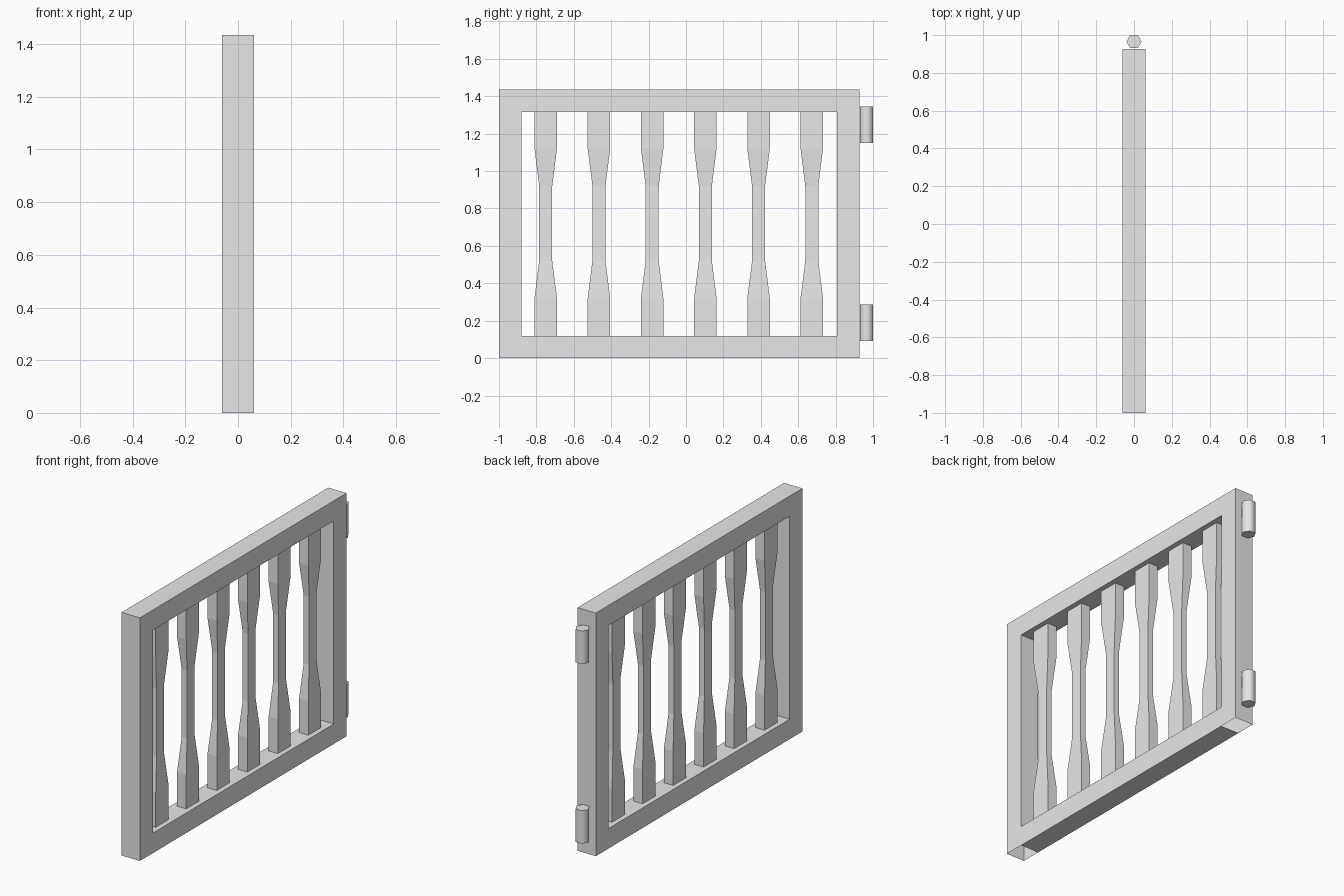
import bpy, bmesh, math
from mathutils import Vector

cube = bpy.data.objects.get("Cube")
if cube:
    bpy.data.objects.remove(cube, do_unlink=True)

grey = bpy.data.materials.new("light_grey")
grey.use_nodes = True
grey.diffuse_color = (0.8, 0.8, 0.8, 1)
grey.node_tree.nodes["Principled BSDF"].inputs["Base Color"].default_value = (0.8, 0.8, 0.8, 1)


def add_object(name, bm):
    mesh = bpy.data.meshes.new(name)
    bm.to_mesh(mesh)
    bm.free()
    mesh.materials.append(grey)
    obj = bpy.data.objects.new(name, mesh)
    bpy.context.collection.objects.link(obj)
    return obj


# Rectangular frame: a 3 x 3 grid without its middle, extruded in depth
ys = (-1.0, -0.88, 0.807, 0.927)
zs = (0.0, 0.118, 1.316, 1.435)
depth = 0.12
bm = bmesh.new()
grid = [[bm.verts.new((-depth / 2, y, z)) for z in zs] for y in ys]
for i in range(3):
    for j in range(3):
        if (i, j) != (1, 1):
            bm.faces.new((grid[i][j], grid[i + 1][j], grid[i + 1][j + 1], grid[i][j + 1]))
front = bm.faces[:]
result = bmesh.ops.extrude_face_region(bm, geom=front, use_keep_orig=True)
moved = [g for g in result["geom"] if isinstance(g, bmesh.types.BMVert)]
bmesh.ops.translate(bm, verts=moved, vec=(depth, 0, 0))
bmesh.ops.recalc_face_normals(bm, faces=bm.faces[:])
# The posts are hollow and open at the foot
feet = [f for f in bm.faces
        if f.calc_center_median().z < 0.001 and not ys[1] < f.calc_center_median().y < ys[2]]
bmesh.ops.delete(bm, geom=feet, context='FACES_ONLY')
bmesh.ops.dissolve_limit(bm, angle_limit=0.01, verts=bm.verts[:], edges=bm.edges[:])
add_object("frame", bm)

# Balusters: flat bars that narrow to a waist in both directions
profile = [(zs[1], 1), (0.32, 1), (0.52, 0.58), (0.92, 0.58), (1.12, 1), (zs[2], 1)]
corners = [(-1, -1), (1, -1), (1, 1), (-1, 1)]
for n in range(6):
    centre = -0.75 + 0.2845 * n
    bm = bmesh.new()
    rings = [[bm.verts.new((sx * 0.03 * w, centre + sy * 0.06 * w, z)) for sx, sy in corners]
             for z, w in profile]
    for low, high in zip(rings, rings[1:]):
        for k in range(4):
            m = (k + 1) % 4
            bm.faces.new((low[k], low[m], high[m], high[k]))
    add_object(f"baluster_{n + 1}", bm)

# Hinge barrels: six-sided and smooth round the side
for name, z in (("lower_hinge", 0.188), ("upper_hinge", 1.248)):
    bpy.ops.mesh.primitive_cylinder_add(vertices=6, radius=0.04, depth=0.195,
                                        location=(0, 0.9654, z),
                                        rotation=(0, 0, math.radians(30)))
    hinge = bpy.context.object
    hinge.name = name
    hinge.data.materials.append(grey)
    bpy.ops.object.shade_smooth_by_angle(angle=math.radians(65))
